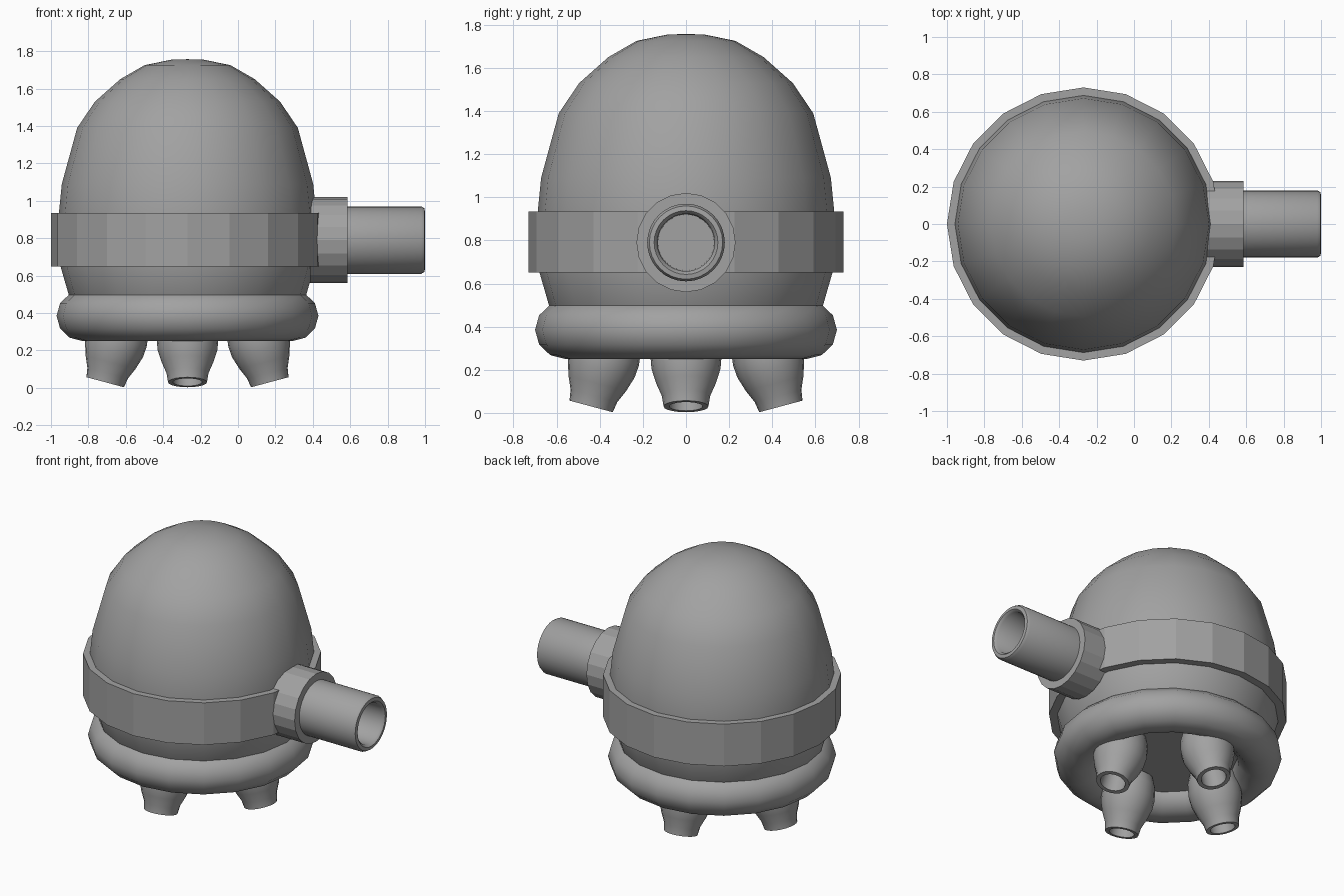
import bpy
import math
from mathutils import Matrix

if "Cube" in bpy.data.objects:
    bpy.data.objects.remove(bpy.data.objects["Cube"], do_unlink=True)

AXIS_X = -0.27      # centre line of the body
NOZZLE_Z = 0.79

grey = bpy.data.materials.new("plain_grey")
grey.use_nodes = True
grey.diffuse_color = (0.36, 0.36, 0.36, 1)
grey.node_tree.nodes["Principled BSDF"].inputs["Base Color"].default_value = (0.36, 0.36, 0.36, 1)


def lathe(name, profile, sides, matrix, smooth=None, closed=False):
    """Spin (radius, height) points about z; zero radius makes a pole."""
    verts, faces, rings = [], [], []
    for r, z in profile:
        count = 1 if r == 0 else sides
        rings.append([len(verts) + i % count for i in range(sides)])
        for i in range(count):
            a = math.tau * i / sides
            verts.append((r * math.cos(a), r * math.sin(a), z))
    pairs = list(zip(rings, rings[1:]))
    if closed:
        pairs.append((rings[-1], rings[0]))
    for low, high in pairs:
        for i in range(sides):
            j = (i + 1) % sides
            loop = [low[i], low[j], high[j], high[i]]
            faces.append(list(dict.fromkeys(loop)))
    mesh = bpy.data.meshes.new(name)
    mesh.from_pydata(verts, [], faces)
    mesh.materials.append(grey)
    obj = bpy.data.objects.new(name, mesh)
    bpy.context.collection.objects.link(obj)
    obj.matrix_world = matrix
    if smooth:
        bpy.ops.object.select_all(action="DESELECT")
        obj.select_set(True)
        bpy.context.view_layer.objects.active = obj
        bpy.ops.object.shade_smooth_by_angle(angle=math.radians(smooth))
    return obj


body = Matrix.Translation((AXIS_X, 0, 0))

# Domed body with a flat underside
lathe("dome_body", [(0, 0.37), (0.56, 0.37), (0.63, 0.48), (0.682, 0.66), (0.688, 0.93),
                    (0.672, 1.09), (0.59, 1.39), (0.495, 1.53), (0.36, 1.65),
                    (0.23, 1.725), (0.085, 1.755), (0, 1.757)], 20, body, 40)

# Flat-sided belt
lathe("belt", [(0.66, 0.65), (0.73, 0.65), (0.73, 0.935), (0.66, 0.935)],
      20, body, closed=True)

# Rounded ring around the base
ring = [(0.56 + 0.14 * math.cos(a), 0.385 + 0.135 * math.sin(a))
        for a in (math.tau * k / 12 for k in range(12))]
lathe("base_ring", ring, 20, body, 60, closed=True)

# Side nozzle, pointing along +x
nozzle = Matrix.Translation((0, 0, NOZZLE_Z)) @ Matrix.Rotation(math.pi / 2, 4, "Y")
lathe("nozzle_collar", [(0, 0.385), (0.23, 0.385), (0.23, 0.585), (0, 0.585)], 20, nozzle)
lathe("nozzle_pipe", [(0, 0.5), (0.18, 0.5), (0.18, 0.98), (0.17, 0.997), (0.148, 1.0),
                      (0.133, 0.985), (0.13, 0.6), (0, 0.6)], 32, nozzle, 50)

# Four splayed hollow feet
foot = [(0, 0.34), (0.075, 0.14), (0.078, 0), (0.104, 0), (0.112, 0.05), (0.138, 0.11),
        (0.16, 0.18), (0.165, 0.24), (0.155, 0.32), (0.13, 0.38), (0, 0.38)]
foot[0] = (0, 0.14)
for k, side in enumerate(("left", "back", "right", "front")):
    place = (body @ Matrix.Rotation(k * math.pi / 2, 4, "Z")
             @ Matrix.Translation((0.44, 0, 0.03)) @ Matrix.Rotation(math.radians(-15), 4, "Y"))
    lathe(side + "_foot", foot, 20, place, 50)
